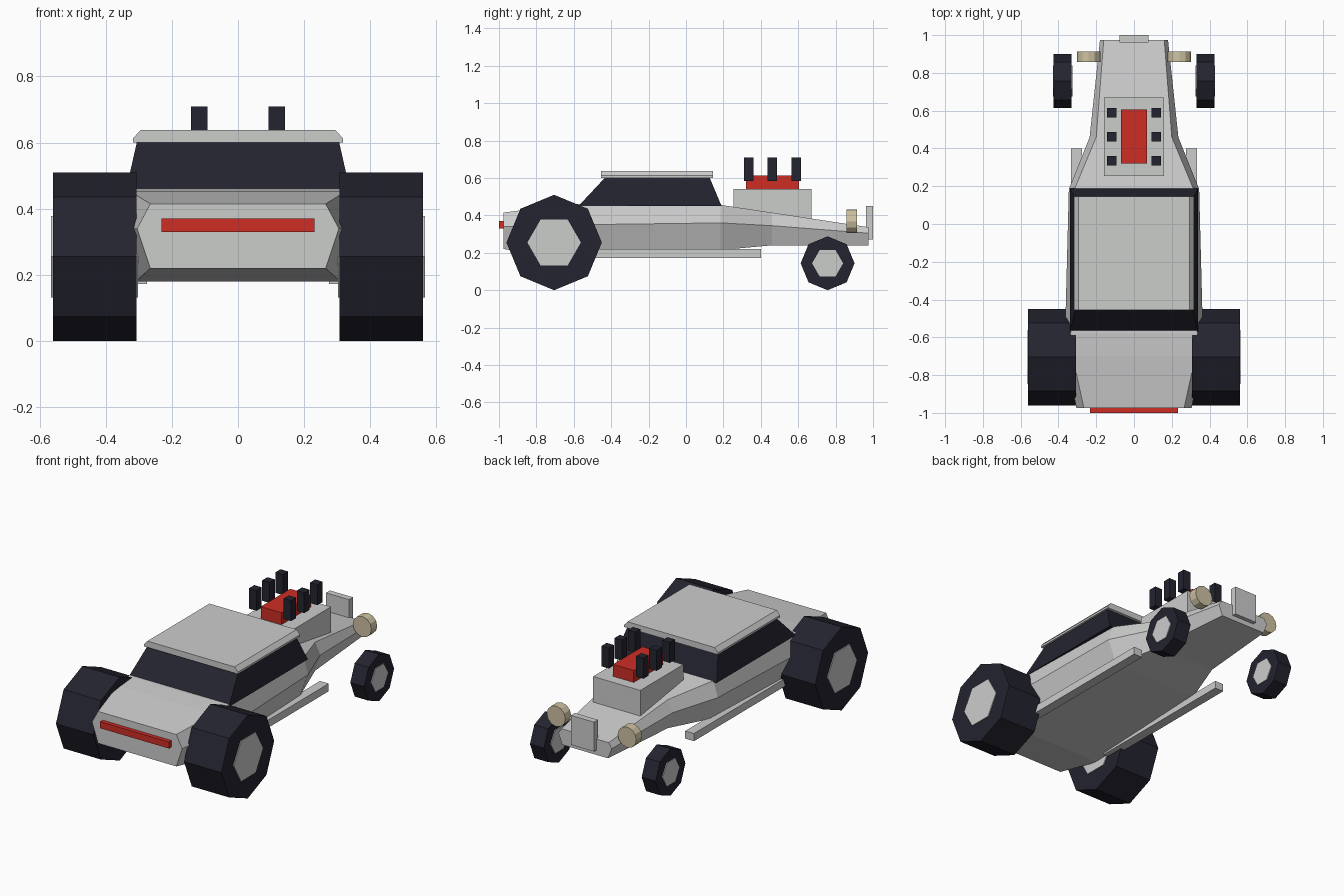
import bpy, bmesh, math

if "Cube" in bpy.data.objects:
    bpy.data.objects.remove(bpy.data.objects["Cube"])


def material(name, rgb):
    m = bpy.data.materials.new(name)
    m.diffuse_color = (*rgb, 1)
    m.use_nodes = True
    m.node_tree.nodes["Principled BSDF"].inputs["Base Color"].default_value = m.diffuse_color
    return m


GREY = material("light grey paint", (0.60, 0.61, 0.60))
DARK = material("dark rubber and glass", (0.017, 0.017, 0.029))
RED = material("red", (0.62, 0.026, 0.018))
TAN = material("warm lamp glass", (0.62, 0.54, 0.36))


def loft(name, rings, mat):
    """Skin a solid through rings that have equal point counts."""
    bm = bmesh.new()
    vs = [[bm.verts.new(p) for p in ring] for ring in rings]
    n = len(vs[0])
    for a, b in zip(vs, vs[1:]):
        for i in range(n):
            j = (i + 1) % n
            bm.faces.new((a[i], a[j], b[j], b[i]))
    bm.faces.new(vs[0])
    bm.faces.new(vs[-1])
    bmesh.ops.recalc_face_normals(bm, faces=bm.faces)
    me = bpy.data.meshes.new(name)
    bm.to_mesh(me)
    bm.free()
    me.materials.append(mat)
    ob = bpy.data.objects.new(name, me)
    bpy.context.collection.objects.link(ob)
    return ob


def box(name, x0, x1, y0, y1, z0, z1, mat):
    return loft(name, [[(x0, y0, z), (x1, y0, z), (x1, y1, z), (x0, y1, z)]
                       for z in (z0, z1)], mat)


def disc(name, axis, centre, r, half, sides, mat):
    """Prism of a regular polygon along x or y."""
    cx, cy, cz = centre
    rings = []
    for d in (-half, half):
        ring = []
        for i in range(sides):
            t = math.tau * i / sides
            u, v = r * math.cos(t), r * math.sin(t)
            ring.append((cx + d, cy + u, cz + v) if axis == "x"
                        else (cx + u, cy + d, cz + v))
        rings.append(ring)
    return loft(name, rings, mat)


# Body: hexagonal sections from tail to nose
# y, top half width, top z, waist half width, waist z, bottom half width, bottom z
sections = [
    (-0.975, 0.265, 0.415, 0.305, 0.34, 0.265, 0.22),
    (-0.70, 0.325, 0.452, 0.36, 0.345, 0.31, 0.18),
    (-0.58, 0.335, 0.462, 0.365, 0.35, 0.31, 0.183),
    (0.185, 0.315, 0.456, 0.345, 0.36, 0.29, 0.215),
    (0.46, 0.20, 0.415, 0.235, 0.345, 0.20, 0.24),
    (0.975, 0.16, 0.337, 0.18, 0.305, 0.155, 0.24),
]
loft("body", [[(tw, y, tz), (mw, y, mz), (bw, y, bz),
               (-bw, y, bz), (-mw, y, mz), (-tw, y, tz)]
              for y, tw, tz, mw, mz, bw, bz in sections], GREY)

# Cabin glass and roof panel
loft("cabin_glass", [[(-w, y0, z), (w, y0, z), (w, y1, z), (-w, y1, z)]
                     for w, y0, y1, z in ((0.34, -0.575, 0.19, 0.45),
                                          (0.305, -0.43, 0.125, 0.605))], DARK)
loft("roof", [[(-0.318, y, 0.60), (0.318, y, 0.60), (0.318, y, 0.612),
               (0.295, y, 0.638), (-0.295, y, 0.638), (-0.318, y, 0.612)]
              for y in (-0.455, 0.145)], GREY)

# Engine, intake and grille
box("engine_block", -0.16, 0.16, 0.255, 0.67, 0.33, 0.54, GREY)
box("intake", -0.07, 0.07, 0.32, 0.605, 0.53, 0.613, RED)
box("grille", -0.078, 0.078, 0.962, 1.0, 0.27, 0.45, GREY)
# Tail light bar
box("tail_light", -0.232, 0.232, -1.0, -0.96, 0.33, 0.37, RED)

for s, side in ((-1, "left"), (1, "right")):
    # Wheels with hubs showing on both faces
    for pos, x, y, r, half, hub_r in (("rear", 0.4335, -0.705, 0.255, 0.1265, 0.143),
                                      ("front", 0.378, 0.757, 0.144, 0.047, 0.083)):
        disc(f"{pos}_tyre_{side}", "x", (s * x, y, r), r, half, 8, DARK)
        disc(f"{pos}_hub_{side}", "x", (s * x, y, r), hub_r, half + 0.005, 6, GREY)
    # Head lamp, side rail and exhaust stacks
    disc(f"head_lamp_{side}", "y", (s * 0.24, 0.885, 0.368), 0.063, 0.028, 12, TAN)
    x0, x1 = sorted((s * 0.275, s * 0.334))
    box(f"side_rail_{side}", x0, x1, -0.60, 0.40, 0.173, 0.22, GREY)
    for i in range(3):
        y = 0.335 + 0.127 * i
        box(f"stack_{side}_{i + 1}", s * 0.117 - 0.025, s * 0.117 + 0.025,
            y - 0.025, y + 0.025, 0.585, 0.71, DARK)
